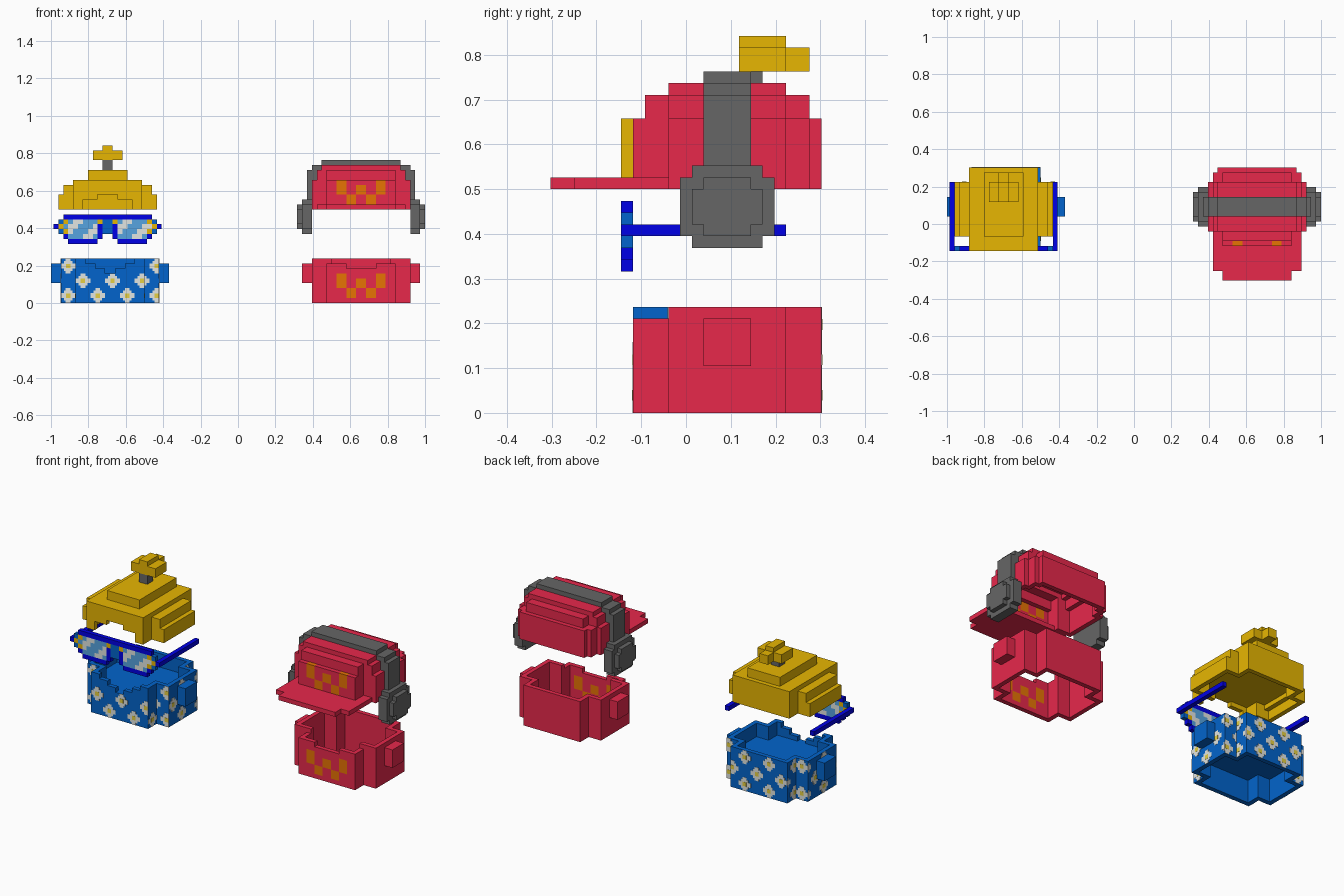
import bpy
import bmesh
from mathutils import Vector

U = 2 / 76                              # one block
ORIGIN = Vector((-1, -11.5 * U, 0))

if "Cube" in bpy.data.objects:
    bpy.data.objects.remove(bpy.data.objects["Cube"], do_unlink=True)


def material(name, rgb):
    lin = [((c / 255 + 0.055) / 1.055) ** 2.4 if c > 10 else c / 255 / 12.92 for c in rgb]
    m = bpy.data.materials.new(name)
    m.use_nodes = True
    m.diffuse_color = (*lin, 1)
    m.node_tree.nodes["Principled BSDF"].inputs["Base Color"].default_value = (*lin, 1)
    return m


MATS = {
    "red": material("red cloth", (231, 40, 75)),
    "orange": material("orange pattern", (232, 116, 4)),
    "grey": material("grey plastic", (102, 102, 102)),
    "gold": material("golden hair", (231, 182, 2)),
    "blue": material("blue cloth", (2, 100, 204)),
    "navy": material("deep blue frame", (0, 0, 230)),
    "lens": material("lens blue", (86, 164, 224)),
    "pale": material("pale petal", (226, 230, 226)),
    "bloom": material("flower yellow", (246, 222, 72)),
}


def new_object(name, bm, colours):
    mesh = bpy.data.meshes.new(name)
    bm.to_mesh(mesh)
    bm.free()
    for c in colours:
        mesh.materials.append(MATS[c])
    ob = bpy.data.objects.new(name, mesh)
    bpy.context.collection.objects.link(ob)
    return ob


def block(x0, x1, y0, y1, z0, z1):
    return {(x, y, z) for x in range(x0, x1) for y in range(y0, y1) for z in range(z0, z1)}


def shell(solid, roof):
    """Keep the outer layer of blocks, open below, and open above without a roof."""
    ring = [(a, b) for a in (-1, 0, 1) for b in (-1, 0, 1)]
    levels = (0, 1) if roof else (0,)
    return {(x, y, z) for x, y, z in solid
            if any((x + a, y + b, z + c) not in solid for a, b in ring for c in levels)}


def build_blocks(name, cells, shift=0.0):
    """Skin a dictionary of block -> colour with its exposed square faces."""
    bm, verts = bmesh.new(), {}
    colours = sorted(set(cells.values()))

    def vert(p):
        if p not in verts:
            verts[p] = bm.verts.new(ORIGIN + Vector((p[0] + shift, p[1], p[2])) * U)
        return verts[p]

    for cell, colour in cells.items():
        for axis in range(3):
            for side in (0, 1):
                near = list(cell)
                near[axis] += 2 * side - 1
                if tuple(near) in cells:
                    continue
                quad = []
                for a, b in ((0, 0), (1, 0), (1, 1), (0, 1)):
                    p = list(cell)
                    p[axis] += side
                    p[(axis + 1) % 3] += a
                    p[(axis + 2) % 3] += b
                    quad.append(vert(tuple(p)))
                face = bm.faces.new(quad if side else quad[::-1])
                face.material_index = colours.index(colour)
    return new_object(name, bm, colours)


def paint(cells, colour):
    return dict.fromkeys(cells, colour)


def zigzag(cells, base):
    """Orange zigzag of squares on the front wall."""
    spans = ((2, 5), (0, 2), (2, 4), (0, 2), (2, 5))
    for n, (lo, hi) in enumerate(spans):
        for c in block(58 + 2 * n, 60 + 2 * n, 7, 8, base + lo, base + hi):
            if c in cells:
                cells[c] = "orange"


def torso(cx, z0, z1):
    return block(cx - 7, cx + 7, 7, 23, z0, z1) | block(cx - 10, cx + 10, 10, 20, z0, z1)


def shirt(cx, neckline):
    """Open shirt with notched corners, side sleeves and a stepped neckline."""
    walls = shell(torso(cx, 0, 9), False)
    walls = {c for c in walls if c[1] >= 10 or c[2] < neckline(abs(c[0] + 0.5 - cx))}
    for s in (cx - 12, cx + 10):
        walls |= block(s, s + 2, 13, 17, 4, 8)
    return walls


# Red shirt
cells = paint(shirt(63, lambda d: 7 if d < 3 else 8), "red")
zigzag(cells, 1)
build_blocks("red_shirt", cells)

# Blue shirt, closed across the chest under the collar
cells = shirt(12, lambda d: 6 if d < 1 else 7 if d < 3 else 8 if d < 5 else 9) | torso(12, 5, 6)
build_blocks("blue_shirt", paint(cells, "blue"))

# Red cap: stepped hollow crown and flat visor
crown = (block(56, 70, 7, 23, 19, 25) | block(55, 71, 10, 23, 19, 25)
         | block(54, 72, 10, 22, 19, 25) | block(53, 73, 10, 20, 19, 25)
         | block(54, 72, 10, 20, 25, 27) | block(56, 70, 8, 22, 25, 27)
         | block(55, 71, 10, 20, 27, 28))
crown = shell(crown, True)
cells = paint(crown, "red")
zigzag(cells, 20)
build_blocks("cap_crown", cells)
visor = block(56, 70, 0, 2, 19, 20) | block(54, 72, 2, 10, 19, 20)
build_blocks("cap_visor", paint(visor - crown, "red"))

# Headphones: one half mirrored about the cap centre
half = (block(51, 53, 11, 19, 15, 20) | block(51, 53, 12, 18, 14, 21)
        | block(50, 51, 12, 18, 16, 19) | block(50, 51, 13, 17, 15, 20)
        | block(52, 53, 13, 17, 20, 27) | block(53, 54, 13, 17, 25, 26)
        | block(53, 55, 13, 17, 26, 28) | block(55, 63, 13, 17, 28, 29))
half |= {(125 - x, y, z) for x, y, z in half}
build_blocks("headphones", paint(half, "grey"))

# Hair: stepped cap, filled above the brow, with a stepped fringe
hair = (block(4, 18, 6, 23, 19, 25) | block(2, 20, 9, 20, 19, 24)
        | block(1, 21, 9, 20, 19, 22) | block(7, 15, 9, 22, 25, 27))
hair = shell(hair, True) | {c for c in hair if c[2] >= 22}
FRINGE = (19, 19, 21, 21, 21, 22, 22)
hair = {c for c in hair
        if c[1] > 6 or c[2] >= FRINGE[c[0] - 4 if c[0] < 11 else 17 - c[0]]}
build_blocks("hair", paint(hair, "gold"), 0.5)

# Bun and its tie
bun = block(8, 14, 16, 20, 29, 31) | block(10, 12, 16, 20, 29, 32) | block(10, 12, 20, 22, 29, 31)
build_blocks("hair_bun", paint(bun, "gold"), 0.5)
build_blocks("hair_tie", paint(block(10, 12, 16, 18, 27, 29), "grey"), 0.5)

# Glasses: left half of each row, mirrored, with slanted glints on the lenses
ROWS = ("...DDDDDD..", "..DLLLLLLD.", ".BGLLLLLLDB", "DGLLLLLLLDB", ".BGLLLLLLGB", "..DDDDDDDDD")
KEY = {"D": "navy", "B": "blue", "G": "gold"}
cells = {}
for r, row in enumerate(ROWS):
    for x, ch in enumerate(row + row[::-1]):
        if ch == "L":
            cells[x, 6, 12 + r] = "pale" if (x % 10 - r) % 5 < 2 else "lens"
        elif ch != ".":
            cells[x, 6, 12 + r] = KEY[ch]
for x in (0, 21):
    cells.update(paint(block(x, x + 1, 7, 20, 15, 16), "navy"))
build_blocks("glasses", cells, 0.5)

# Flowers: thin plates clipped to each outer panel of the blue shirt
flowers = bmesh.new()


def plate(axis, plane, sign, lo, hi, z0, z1, thick, index):
    if hi - lo < 0.01:
        return
    size, mid = [0, 0, z1 - z0], [0, 0, (z0 + z1) / 2]
    size[axis], mid[axis] = thick, plane + sign * thick / 2
    size[1 - axis], mid[1 - axis] = hi - lo, (lo + hi) / 2
    made = bmesh.ops.create_cube(flowers, size=1)["verts"]
    for v in made:
        v.co = ORIGIN + Vector([v.co[n] * size[n] + mid[n] for n in range(3)]) * U
    for f in {f for v in made for f in v.link_faces}:
        f.material_index = index


def flower_panel(axis, plane, sign, lo, hi, skip_top=False):
    start = -2.5 if axis == 1 else 2.5
    for z in (1.5, 4.5, 7.5):
        if skip_top and z > 7:
            continue
        for n in range(5):
            c = start + 6 * n + (3 if z == 4.5 else 0)
            for b, t, w in ((-1.5, -1, 0.5), (-1, -0.5, 0.9), (-0.5, 0.5, 1.5), (0.5, 1, 0.9), (1, 1.5, 0.5)):
                plate(axis, plane, sign, max(lo, c - w), min(hi, c + w), z + b, z + t, 0.05, 0)
            plate(axis, plane, sign, max(lo, c - 0.45), min(hi, c + 0.45), z - 0.45, z + 0.45, 0.09, 1)


flower_panel(1, 7, -1, 5, 19, True)
flower_panel(1, 23, 1, 5, 19)
for lo in (2, 19):
    flower_panel(1, 10, -1, lo, lo + 3)
    flower_panel(1, 20, 1, lo, lo + 3)
for sign in (-1, 1):
    flower_panel(0, 12 + 10 * sign, sign, 10, 20)
    flower_panel(0, 12 + 7 * sign, sign, 7, 10, True)
    flower_panel(0, 12 + 7 * sign, sign, 20, 23)
new_object("shirt_flowers", flowers, ("pale", "bloom"))
